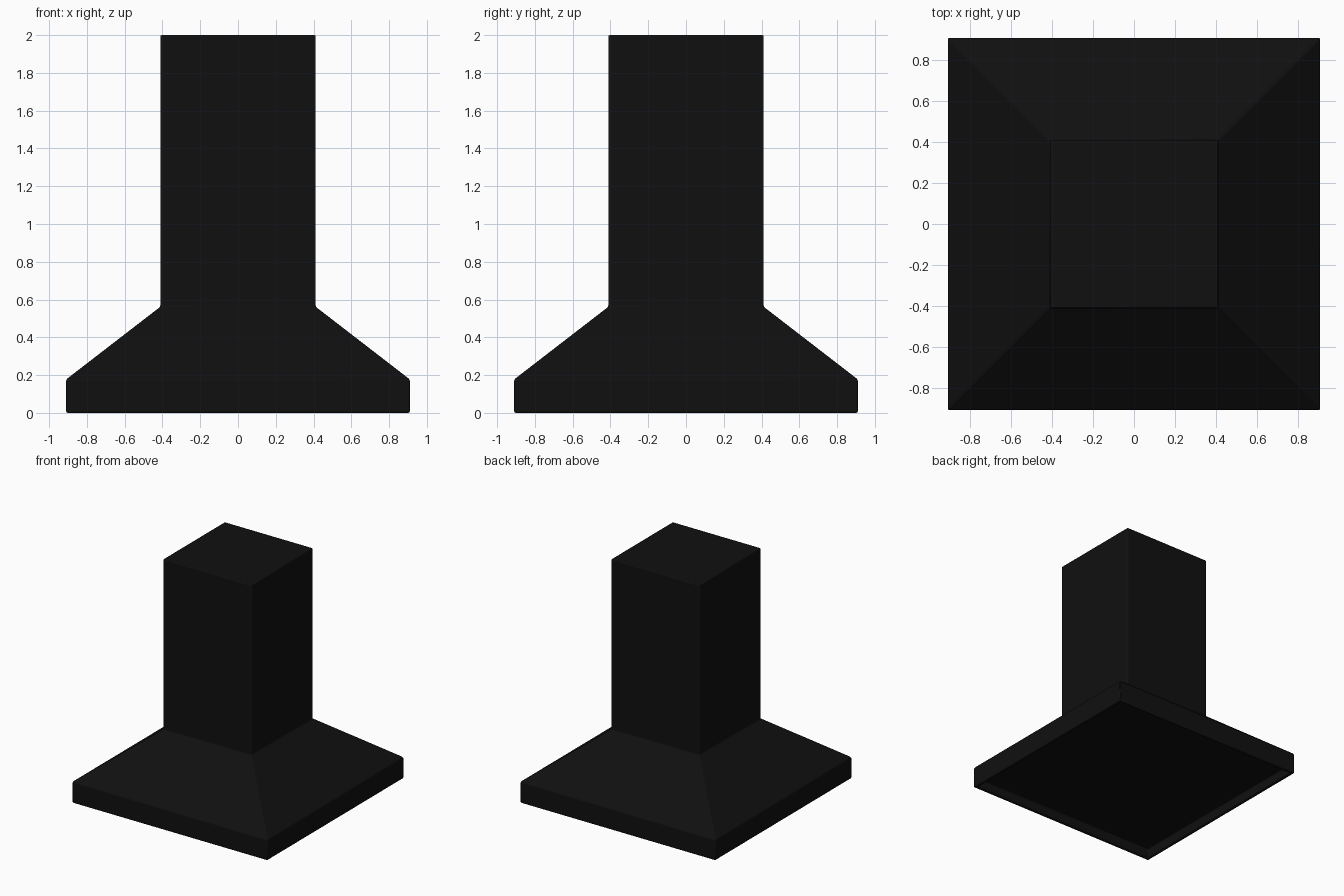
import bpy, bmesh

if "Cube" in bpy.data.objects:
    bpy.data.objects.remove(bpy.data.objects["Cube"])

# half-width, height: recess ceiling, rim, skirt, slope, chimney
PROFILE = [(0.885, 0.08), (0.885, 0.0), (0.91, 0.0),
           (0.91, 0.177), (0.411, 0.562), (0.411, 2.0)]


def square_loft(name, profile):
    """Stack square rings into one closed, flat-capped body."""
    bm = bmesh.new()
    rings = [[bm.verts.new((sx * h, sy * h, z))
              for sx, sy in ((-1, -1), (1, -1), (1, 1), (-1, 1))]
             for h, z in profile]
    for a, b in zip(rings, rings[1:]):
        for i in range(4):
            j = (i + 1) % 4
            bm.faces.new((a[i], a[j], b[j], b[i]))
    bm.faces.new(rings[0][::-1])
    bm.faces.new(rings[-1])
    bmesh.ops.recalc_face_normals(bm, faces=bm.faces)
    mesh = bpy.data.meshes.new(name)
    bm.to_mesh(mesh)
    bm.free()
    obj = bpy.data.objects.new(name, mesh)
    bpy.context.collection.objects.link(obj)
    return obj


# hood body with chimney and recessed underside
hood = square_loft("extractor_hood", PROFILE)

# softened edges
bevel = hood.modifiers.new("soft_edges", "BEVEL")
bevel.width = 0.008
bevel.segments = 2
bevel.limit_method = "ANGLE"

bpy.context.view_layer.objects.active = hood
hood.select_set(True)
bpy.ops.object.shade_smooth_by_angle()

# black finish
black = bpy.data.materials.new("black_finish")
black.diffuse_color = (0.005, 0.005, 0.005, 1)
black.use_nodes = True
black.node_tree.nodes["Principled BSDF"].inputs["Base Color"].default_value = black.diffuse_color
hood.data.materials.append(black)
